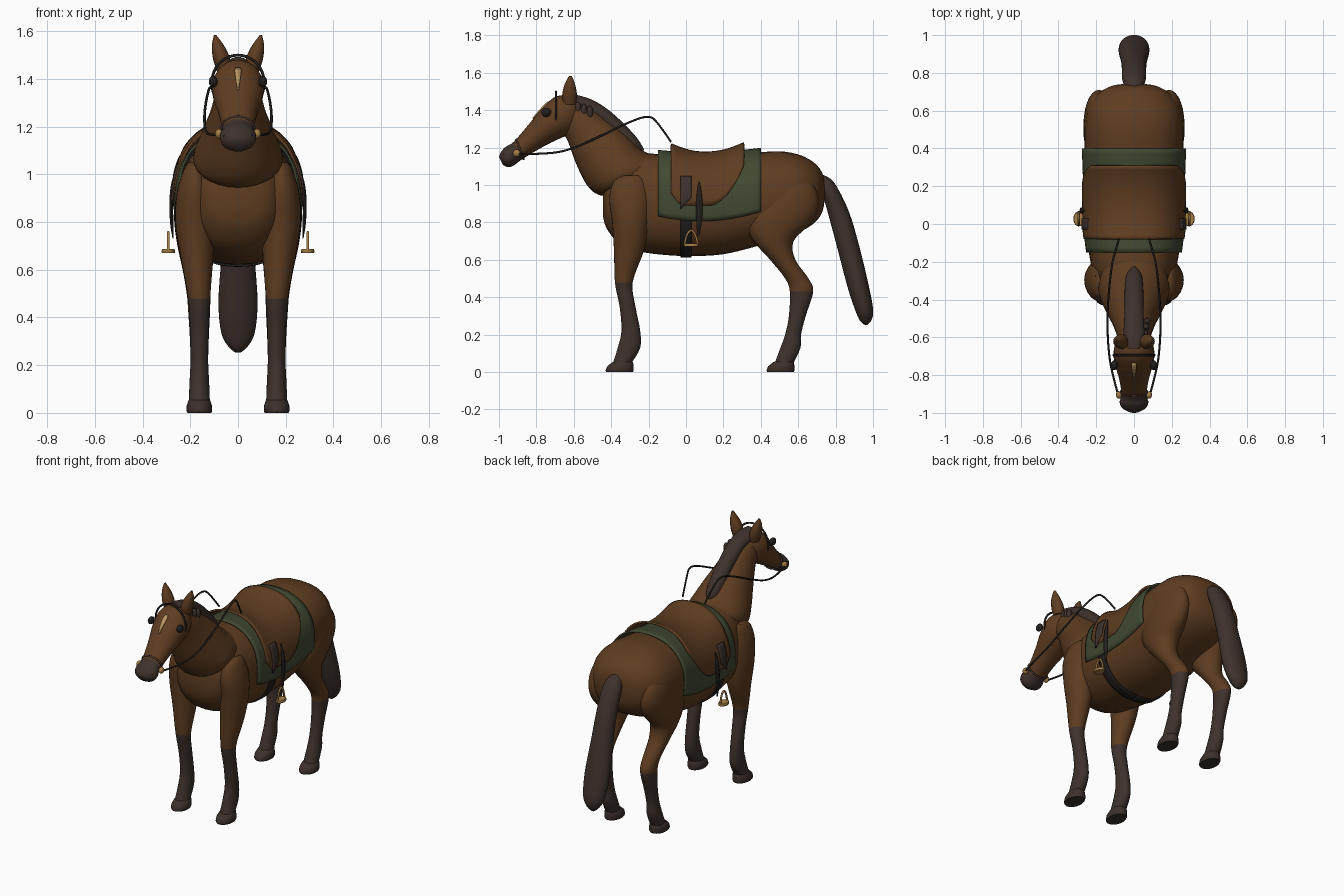
import bpy, bmesh
from math import sin, cos, pi, acos, copysign
from mathutils import Vector

if "Cube" in bpy.data.objects:
    bpy.data.objects.remove(bpy.data.objects["Cube"])


def material(name, *rgb):
    m = bpy.data.materials.new(name)
    m.use_nodes = True
    m.diffuse_color = (*rgb, 1)
    m.node_tree.nodes["Principled BSDF"].inputs["Base Color"].default_value = (*rgb, 1)
    return m


COAT = material("chestnut coat", .112, .046, .015)
HAIR = material("dark brown hair", .048, .031, .025)
HOOF = material("hoof brown", .045, .029, .024)
PAD = material("olive cloth", .052, .066, .032)
LEATHER = material("black leather", .016, .014, .013)
BRASS = material("brass", .38, .21, .06)
CREAM = material("tan marking", .5, .31, .12)


def finish(name, bm, mats, mirror=False, thick=0):
    bmesh.ops.recalc_face_normals(bm, faces=bm.faces)
    me = bpy.data.meshes.new(name)
    bm.to_mesh(me)
    bm.free()
    for m in mats:
        me.materials.append(m)
    ob = bpy.data.objects.new(name, me)
    bpy.context.collection.objects.link(ob)
    bpy.ops.object.select_all(action="DESELECT")
    ob.select_set(True)
    bpy.context.view_layer.objects.active = ob
    bpy.ops.object.shade_smooth_by_angle(angle=.8)
    if thick:
        mod = ob.modifiers.new("thickness", "SOLIDIFY")
        mod.thickness, mod.offset = thick, 0
    if mirror:
        ob.modifiers.new("mirror", "MIRROR")


def spline(rows, i, t):
    """Smooth curve through the rows, between row i and row i + 1."""
    p = [Vector(rows[min(max(k, 0), len(rows) - 1)]) for k in range(i - 1, i + 3)]
    m1, m2 = (p[2] - p[0]) / 2, (p[3] - p[1]) / 2
    return (p[1] * (2*t**3 - 3*t*t + 1) + m1 * (t**3 - 2*t*t + t)
            + p[2] * (3*t*t - 2*t**3) + m2 * (t**3 - t*t))


def power(v, p):
    return copysign(abs(v) ** p, v)


def loft(name, rows, mats, mirror=False, split=99, p=1.0, steps=4, sides=28):
    """Rows: one edge (y, z), opposite edge (y, z), half width, centre x."""
    bm, rings, tags = bmesh.new(), [], []
    for i in range(len(rows)):
        for k in range(steps if i < len(rows) - 1 else 1):
            y1, z1, y2, z2, w, x = spline(rows, i, k / steps)
            w, ring = max(w, .002), []
            for j in range(sides):
                a = 2 * pi * j / sides
                c, s = power(cos(a), p), power(sin(a), p)
                ring.append(bm.verts.new((x + w * s, (y1 + y2) / 2 + c * (y1 - y2) / 2,
                                          (z1 + z2) / 2 + c * (z1 - z2) / 2)))
            rings.append(ring)
            tags.append(int(i >= split))
    for r, q, tag in zip(rings, rings[1:], tags):
        for j in range(sides):
            n = (j + 1) % sides
            bm.faces.new((r[j], r[n], q[n], q[j])).material_index = tag
    bm.faces.new(rings[0])
    bm.faces.new(rings[-1]).material_index = tags[-1]
    finish(name, bm, mats, mirror)


# Torso: y, top, bottom, half width
BODY = [(-.445, .95, .84, .05), (-.425, 1.02, .77, .13), (-.36, 1.10, .69, .185),
        (-.25, 1.165, .645, .22), (-.1, 1.16, .625, .246), (.05, 1.145, .62, .252),
        (.2, 1.15, .63, .255), (.35, 1.17, .665, .26), (.5, 1.18, .71, .262),
        (.61, 1.16, .75, .246), (.69, 1.115, .8, .19), (.73, 1.06, .86, .12), (.742, 1.0, .93, .05)]
ROUND = .86
loft("torso", [(y, t, y, b, w, 0) for y, t, b, w in BODY], [COAT], p=ROUND)


def torso_at(y):
    for i in range(len(BODY) - 1):
        if BODY[i][0] <= y <= BODY[i + 1][0]:
            t = (y - BODY[i][0]) / (BODY[i + 1][0] - BODY[i][0])
            _, top, bot, w = spline(BODY, i, t)
            return (top + bot) / 2, (top - bot) / 2, w


def shell(name, y0, y1, low, lift, mat, high=None, thick=.01, ny=20, na=40):
    """Cover that follows the torso between two heights."""
    bm, grid = bmesh.new(), []
    for i in range(ny + 1):
        y = y0 + (y1 - y0) * i / ny
        cz, rz, rx = torso_at(y)

        def angle(z):
            return acos(power(max(-1, min(1, (z - cz) / rz)), 1 / ROUND))
        end = angle(low(y))
        start = -end if high is None else angle(high)
        row = []
        for k in range(na + 1):
            a = start + (end - start) * k / na
            up = lift(y, max(cos(a), 0))
            row.append(bm.verts.new(((rx + up) * power(sin(a), ROUND), y,
                                     cz + (rz + up) * power(cos(a), ROUND))))
        grid.append(row)
    for r, q in zip(grid, grid[1:]):
        for k in range(na):
            bm.faces.new((r[k], r[k + 1], q[k + 1], q[k]))
    finish(name, bm, [mat], high is not None, thick)


# Tack on the back
shell("girth", -.03, .03, lambda y: .3, lambda y, c: .004, LEATHER, thick=.008, ny=4, na=60)
shell("saddle_pad", -.15, .4, lambda y: .81 + .5 * (y - .08) ** 2,
      lambda y, c: .009 + .009 * c, PAD)
shell("saddle", -.08, .31,
      lambda y: .89 + max(0, y - .12) ** 2 * 5.5 + max(0, -.03 - y) * 1.2,
      lambda y, c: .016 + c ** 3 * (.012 + .8 * (y - .115) ** 2), COAT, thick=.012)
shell("stirrup_strap", -.03, .03, lambda y: .9 + y, lambda y, c: .022 + .012 * c, HAIR,
      high=1.03, ny=4, na=8)
loft("stirrup_leather", [(.068, 1.02, .072, 1.02, .002, .262), (.057, .95, .085, .95, .007, .275),
     (.054, .87, .088, .87, .008, .28), (.056, .79, .083, .79, .007, .277),
     (.06, .73, .07, .73, .002, .272)], [LEATHER], True, sides=12)
loft("stirrup_tread", [(-.01, .67, .065, .67, .027, .292), (-.012, .676, .067, .676, .029, .292),
     (-.01, .686, .065, .686, .026, .292)], [BRASS], True, steps=1)

# Neck and head
loft("neck", [(-.15, 1.15, -.38, .96, .17, 0), (-.24, 1.19, -.46, .945, .188, 0),
              (-.32, 1.27, -.53, 1.0, .16, 0), (-.42, 1.35, -.59, 1.12, .12, 0),
              (-.51, 1.42, -.63, 1.23, .095, 0), (-.6, 1.46, -.66, 1.28, .08, 0)], [COAT])
loft("head", [(-.55, 1.42, -.57, 1.33, .04, 0), (-.6, 1.47, -.615, 1.275, .088, 0),
              (-.69, 1.475, -.66, 1.255, .108, 0), (-.765, 1.415, -.715, 1.23, .102, 0),
              (-.84, 1.325, -.79, 1.19, .08, 0), (-.92, 1.232, -.88, 1.135, .066, 0),
              (-.96, 1.207, -.92, 1.105, .076, 0), (-.988, 1.178, -.95, 1.095, .066, 0),
              (-1.0, 1.15, -.978, 1.107, .03, 0)], [COAT, HAIR], split=5)
loft("ear", [(-.655, 1.43, -.59, 1.43, .028, .06), (-.662, 1.48, -.583, 1.48, .036, .068),
             (-.65, 1.535, -.592, 1.535, .027, .083), (-.626, 1.583, -.61, 1.583, .005, .096)],
     [COAT], True, sides=16)
loft("mane", [(-.66, 1.492, -.66, 1.46, .03, 0), (-.6, 1.485, -.61, 1.42, .055, 0),
              (-.5, 1.455, -.53, 1.39, .052, 0), (-.4, 1.39, -.44, 1.31, .05, 0),
              (-.3, 1.295, -.35, 1.22, .048, 0), (-.25, 1.235, -.29, 1.17, .04, 0),
              (-.225, 1.19, -.24, 1.16, .012, 0)], [HAIR])
loft("tail", [(.72, 1.06, .7, .99, .04, 0), (.79, 1.015, .735, .93, .062, 0),
              (.87, .86, .767, .82, .064, 0), (.927, .67, .815, .64, .07, 0),
              (.973, .48, .865, .45, .082, 0), (1.0, .34, .905, .33, .07, 0),
              (.993, .28, .93, .275, .04, 0), (.97, .252, .955, .252, .01, 0)], [HAIR])

# Legs and hooves: height, front y, back y, half width, centre x
FRONT = [(1.05, -.33, -.25, .02, .185), (1.02, -.385, -.215, .045, .182), (.93, -.41, -.19, .073, .182),
         (.8, -.395, -.2, .082, .181), (.65, -.385, -.225, .068, .172), (.48, -.38, -.285, .046, .163),
         (.35, -.355, -.27, .039, .162), (.22, -.345, -.245, .037, .162),
         (.13, -.365, -.245, .041, .162), (.05, -.39, -.29, .044, .162)]
HIND = [(1.08, .5, .6, .02, .18), (1.0, .43, .68, .062, .188), (.9, .36, .71, .08, .186),
        (.8, .31, .67, .087, .18), (.7, .36, .575, .08, .174), (.6, .45, .585, .062, .17),
        (.5, .53, .655, .05, .165), (.43, .555, .68, .046, .163), (.3, .55, .64, .039, .162),
        (.2, .53, .615, .037, .162), (.13, .505, .612, .041, .162), (.05, .475, .575, .044, .162)]
for name, rows, split, toe in (("front", FRONT, 5, -.43), ("hind", HIND, 7, .43)):
    loft(name + "_leg", [(f, z, b, z, w, x) for z, f, b, w, x in rows], [COAT, HAIR], True, split)
    loft(name + "_hoof", [(toe + .06, .063, toe + .135, .063, .032, .162),
                          (toe + .035, .052, toe + .147, .052, .046, .162),
                          (toe + .008, .03, toe + .15, .03, .053, .162),
                          (toe, .008, toe + .15, .008, .054, .162),
                          (toe + .004, 0, toe + .147, 0, .05, .162)], [HOOF], True, steps=1)


def ball(name, mat, places, size, mirror=True):
    bm = bmesh.new()
    for place in places:
        made = bmesh.ops.create_uvsphere(bm, u_segments=16, v_segments=10, radius=1)["verts"]
        bmesh.ops.scale(bm, vec=size, verts=made)
        bmesh.ops.translate(bm, vec=place, verts=made)
    finish(name, bm, [mat], mirror)


def tube(name, mat, points, radius):
    cu = bpy.data.curves.new(name, "CURVE")
    cu.dimensions, cu.bevel_depth, cu.bevel_resolution = "3D", radius, 2
    cu.use_fill_caps = True
    sp = cu.splines.new("NURBS")
    sp.points.add(len(points) - 1)
    for pt, co in zip(sp.points, points):
        pt.co = (*co, 1)
    sp.use_endpoint_u, sp.order_u, sp.resolution_u = True, 3, 8
    cu.materials.append(mat)
    bpy.context.collection.objects.link(bpy.data.objects.new(name, cu))


# Face details and braid
ball("eye", LEATHER, [(.104, -.748, 1.388)], (.018, .026, .024))
ball("nostril", LEATHER, [(.052, -.968, 1.16)], (.012, .012, .01))
ball("bit_ring", BRASS, [(.08, -.905, 1.17)], (.016, .02, .02))
ball("braid", HAIR, [(.055 + .005 * i, -.61 + .032 * i, 1.42 - .01 * i) for i in range(4)],
     (.016, .016, .034), False)
bm = bmesh.new()
strip = [[bm.verts.new((s * w, y, z)) for s in (-1, 1)] for w, y, z in (
    (.009, -.735, 1.444), (.014, -.75, 1.432), (.01, -.78, 1.4), (.003, -.818, 1.355))]
for a, b in zip(strip, strip[1:]):
    bm.faces.new((a[0], a[1], b[1], b[0]))
finish("forehead_marking", bm, [CREAM], thick=.009)

# Bridle, reins and stirrup bows
tube("browband", LEATHER, [(.11 * sin(a), -.695, 1.385 + .115 * cos(a))
                           for a in [(-1 + k / 8) * 2.2 for k in range(17)]], .006)
tube("noseband", HAIR, [(.07 * sin(a), -.888 - .02 * cos(a), 1.19 + .052 * cos(a))
                        for a in [k * pi / 8 for k in range(17)]], .006)
for side, s in (("left", 1), ("right", -1)):
    tube(side + "_rein", LEATHER, [(s * x, y, z) for x, y, z in (
        (.082, -.91, 1.165), (.12, -.78, 1.165), (.138, -.64, 1.18), (.142, -.48, 1.25),
        (.13, -.32, 1.33), (.115, -.2, 1.375), (.1, -.15, 1.335), (.08, -.08, 1.23))], .0055)
    tube(side + "_stirrup_bow", BRASS, [(s * .292, y, z) for y, z in (
        (-.008, .68), (.0, .73), (.028, .765), (.055, .73), (.063, .68))], .006)
